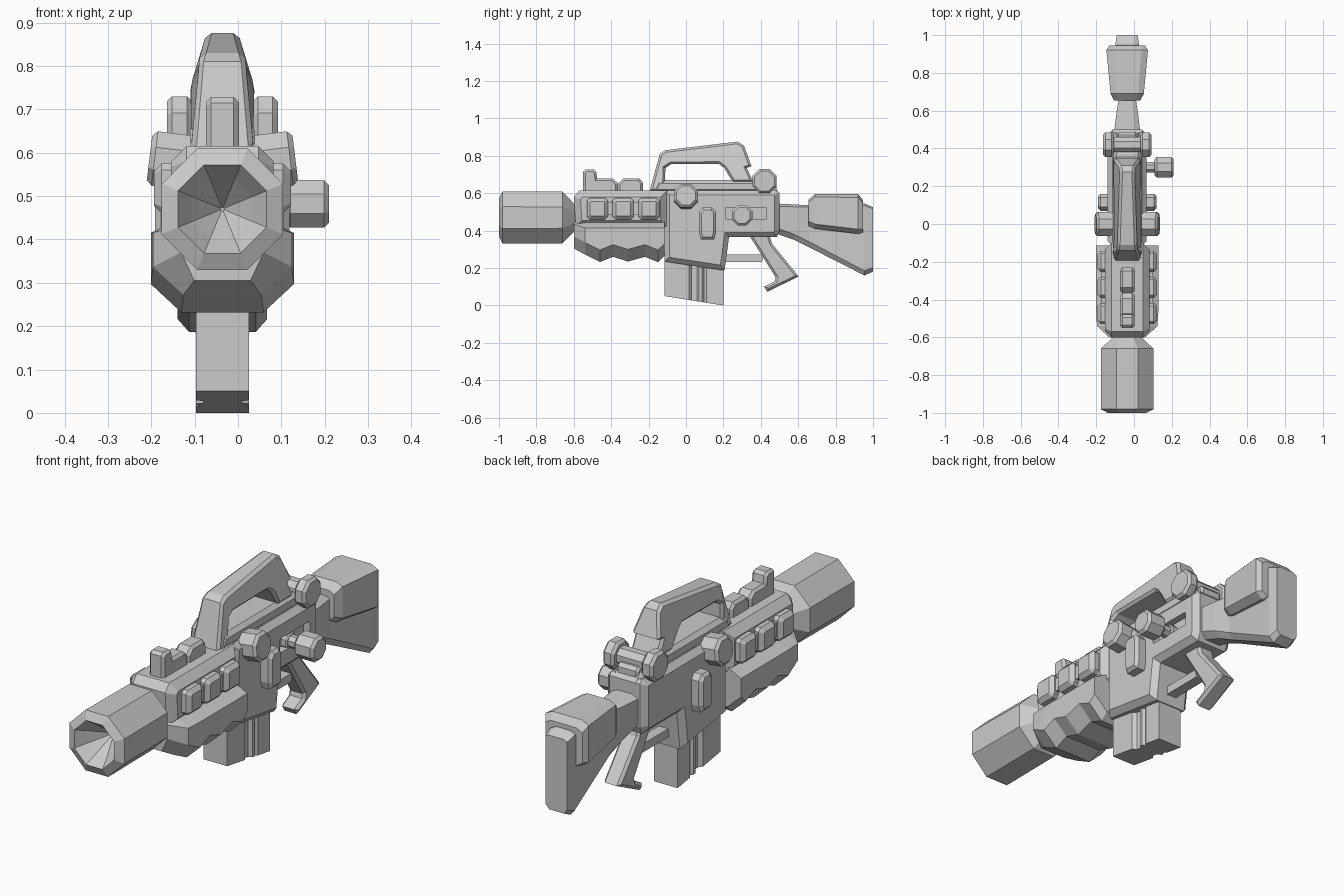
import bpy, bmesh, math
from mathutils import Matrix

if "Cube" in bpy.data.objects:
    bpy.data.objects.remove(bpy.data.objects["Cube"])

CX = -0.036  # symmetry plane of the body


def finish(name, bm):
    bmesh.ops.recalc_face_normals(bm, faces=bm.faces[:])
    me = bpy.data.meshes.new(name)
    bm.to_mesh(me)
    bm.free()
    ob = bpy.data.objects.new(name, me)
    bpy.context.collection.objects.link(ob)
    return ob


def skin(rings):
    """Join rings of equal length and cap both ends; returns bmesh and cap faces."""
    bm = bmesh.new()
    vs = [[bm.verts.new(p) for p in r] for r in rings]
    n = len(vs[0])
    for a, b in zip(vs, vs[1:]):
        for i in range(n):
            bm.faces.new((a[i], a[(i + 1) % n], b[(i + 1) % n], b[i]))
    caps = [bm.faces.new(vs[0]), bm.faces.new(vs[-1])]
    return bm, caps


def plate(name, pts, x0, x1, bevel=0.0, width=None):
    """Side profile (y, z) extruded across x, rims chamfered, optional width by height."""
    bm, caps = skin([[(CX + x, y, z) for y, z in pts] for x in (x0, x1)])
    bmesh.ops.recalc_face_normals(bm, faces=bm.faces[:])
    if width:
        for v in bm.verts:
            v.co.x = CX + (v.co.x - CX) * width(v.co.z)
    if bevel:
        rim = list({e for f in caps for e in f.edges})
        bmesh.ops.bevel(bm, geom=rim, offset=bevel, segments=1, profile=0.5,
                        affect='EDGES', clamp_overlap=True)
    return finish(name, bm)


def loft(name, stations):
    """Chamfered rectangles along y: (y, half width, z0, z1, side chamfer, z chamfer)."""
    rings = []
    for y, w, a, b, c, d in stations:
        sec = [(w - c, a), (w, a + d), (w, b - c / 2), (w - c, b)]
        sec += [(-x, z) for x, z in reversed(sec)]
        rings.append([(CX + x, y, z) for x, z in sec])
    return finish(name, skin(rings)[0])


def rect(y0, y1, z0, z1, c):
    return [(y0 + c, z0), (y1 - c, z0), (y1, z0 + c), (y1, z1 - c),
            (y1 - c, z1), (y0 + c, z1), (y0, z1 - c), (y0, z0 + c)]


def octagon(y, z, r):
    return rect(y - r, y + r, z - r, z + r, r * (2 - math.sqrt(2)))


# Muzzle: eight-sided lathe with funnel bore
k = 1 / math.cos(math.pi / 8)
rings = []
for y, r in [(-0.5, .055), (-0.58, .055), (-0.66, .138), (-0.98, .14),
             (-1.0, .102), (-0.95, .07), (-0.86, .004)]:
    rings.append([(CX + r * k * math.cos((i + .5) * math.pi / 4), y,
                   .47 + r * k * math.sin((i + .5) * math.pi / 4)) for i in range(8)])
finish("muzzle", skin(rings)[0])

# Handguard: upper box and wavy lower grip
plate("upper_handguard", [(-.59, .42), (-.1, .42), (-.1, .615), (-.57, .615), (-.6, .58)],
      -.118, .118, .035)
loft("lower_handguard", [(y, w, z, .45, c, .065) for y, w, z, c in [
    (-.6, .095, .305, .03), (-.54, .16, .272, .07), (-.46, .165, .232, .07),
    (-.39, .165, .26, .07), (-.31, .165, .235, .07), (-.22, .165, .26, .07),
    (-.15, .165, .232, .07), (-.115, .165, .265, .07)]])

# Receiver with a bolt slot on the right side
receiver = plate("receiver", [(-.115, .235), (.206, .187), (.23, .365), (.485, .365),
                              (.5, .4), (.5, .6), (.485, .615), (-.115, .615)],
                 -.103, .103, .037)
cutter = plate("slot_cutter", rect(.21, .43, .46, .525, .005), .07, .2)
cutter.hide_render = True
cutter.hide_viewport = True
mod = receiver.modifiers.new("slot", 'BOOLEAN')
mod.operation = 'DIFFERENCE'
mod.solver = 'EXACT'
mod.object = cutter

# Top rail and carry handle
plate("top_rail", [(-.19, .6), (.5, .6), (.47, .635), (.37, .67), (-.15, .67)],
      -.075, .075, .02)


def handle_width(z):
    return .072 if z < .75 else .072 - .035 * (z - .75) / .125


plate("carry_handle", [(-.195, .61), (-.14, .81), (-.11, .83), (.275, .876), (.31, .855),
                       (.35, .745), (.325, .735), (.36, .66), (.25, .66), (.205, .735),
                       (.175, .757), (-.08, .755), (-.11, .735), (-.115, .61)],
      -1, 1, .012, handle_width)

# Front sight and top blocks
plate("front_sight", [(-.55, .6), (-.55, .715), (-.535, .728), (-.495, .728), (-.48, .715),
                      (-.475, .68), (-.395, .68), (-.365, .655), (-.365, .6)],
      -.038, .038, .012)
plate("top_block", [(-.365, .6), (-.365, .65), (-.335, .68), (-.25, .68), (-.23, .655),
                    (-.23, .6)], -.038, .038, .012)

# Rear sight with a knob at each end
plate("rear_sight_axle", octagon(.42, .665, .04), -.09, .09)
plate("rear_sight_base", rect(.36, .485, .58, .66, .015), -.055, .055, .01)

# Parts on both sides
for s, side in ((1, "right"), (-1, "left")):
    plate(f"rear_sight_knob_{side}", octagon(.42, .665, .065), s * .07, s * .128, .012)
    plate(f"side_rail_{side}", rect(-.52, -.16, .485, .55, .01), s * .09, s * .135)
    for i in range(3):
        y = -.53 + i * .138
        plate(f"side_pad_{side}_{i + 1}", rect(y, y + .112, .46, .575, .015),
              s * .09, s * .158, .018)
    plate(f"side_button_{side}", [(.07, .385), (.08, .352), (.15, .352), (.16, .385),
                                  (.16, .5), (.14, .525), (.09, .525), (.07, .5)],
          s * .08, s * .155, .014)
    # Pivot wheel, leaning with the upper chamfer
    wheel = plate(f"pivot_wheel_{side}", octagon(0, .588, .063), s * .06, s * .168, .012)
    p = Matrix.Translation((CX + s * .168, 0, .588))
    wheel.data.transform(p @ Matrix.Rotation(math.radians(-7 * s), 4, 'Y') @ p.inverted())

# Charging knob on the right side
plate("charging_stem", octagon(.3, .482, .027), .05, .15)
plate("charging_collar", octagon(.3, .482, .036), .065, .1, .006)
plate("charging_knob", octagon(.3, .482, .055), .145, .246, .012)

# Magazine with grooved sides and sloping floor
half = [(-.115, .061), (.015, .061), (.03, .045), (.06, .045), (.07, .061),
        (.085, .061), (.095, .05), (.11, .061), (.2, .061)]
outline = [(w, y) for y, w in half] + [(-w, y) for y, w in reversed(half)]
mag = [[(CX + x, y, z if z else .05 - (y + .115) * .158) for x, y in outline]
       for z in (.26, 0)]
finish("magazine", skin(mag)[0])

# Pistol grip and trigger guard
plate("pistol_grip", [(.335, .38), (.445, .38), (.46, .33), (.602, .155), (.435, .073),
                      (.418, .1), (.475, .13), (.48, .15)], -.042, .042, .012)
plate("trigger_guard", rect(.19, .41, .233, .272, .004), -.025, .025)

# Stock and cheek rest
loft("stock", [(.48, .07, .385, .545, .03, .03), (.58, .058, .35, .54, .025, .03),
               (.66, .046, .31, .535, .02, .03), (.955, .062, .16, .545, .022, .025),
               (1.0, .055, .182, .525, .018, .02)])
loft("cheek_rest", [(.655, .07, .425, .565, .025, .025), (.69, .088, .41, .595, .03, .025),
                    (.92, .11, .383, .595, .035, .025), (.945, .095, .39, .565, .03, .02)])
